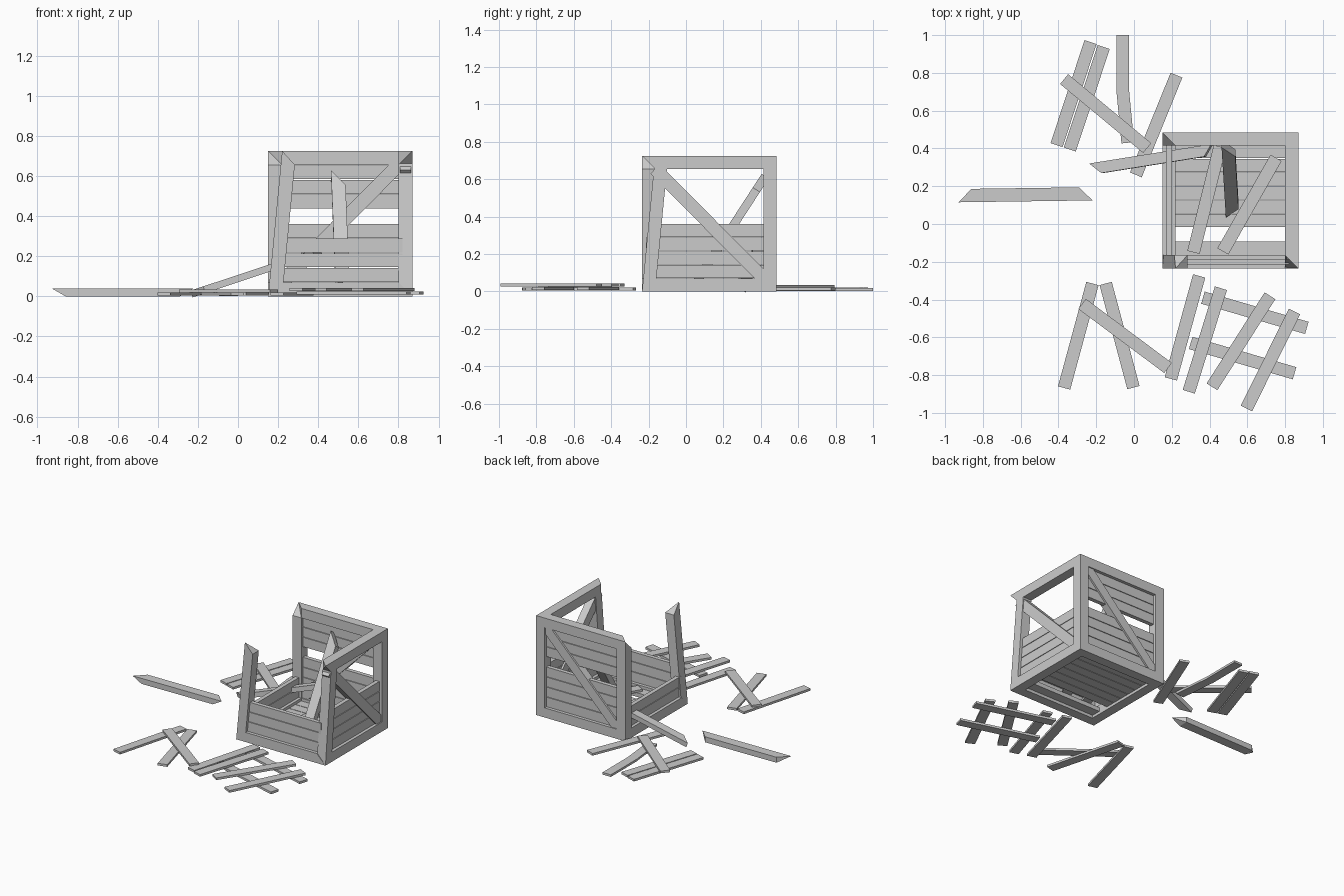
import bpy, bmesh
from mathutils import Vector as V

if "Cube" in bpy.data.objects:
    bpy.data.objects.remove(bpy.data.objects["Cube"])

def mesh_object(name, verts, faces):
    me = bpy.data.meshes.new(name)
    bm = bmesh.new()
    vs = [bm.verts.new(v) for v in verts]
    for f in faces:
        bm.faces.new([vs[i] for i in f])
    bmesh.ops.recalc_face_normals(bm, faces=bm.faces[:])
    bm.to_mesh(me)
    bm.free()
    ob = bpy.data.objects.new(name, me)
    bpy.context.collection.objects.link(ob)
    return ob

def board(name, a, b, w, t, side=None, skew_a=0, skew_b=0):
    """Plank along the line a-b; skews lengthen the +side edge at each end."""
    a, b = V(a), V(b)
    d = (b - a).normalized()
    s = V(side) if side else V((0, 0, 1)).cross(d)
    s = (s - d * s.dot(d)).normalized()
    n = d.cross(s)
    vs = []
    for p, k in ((a, -skew_a), (b, skew_b)):
        for i, j in ((-1, -1), (1, -1), (1, 1), (-1, 1)):
            vs.append(p + s * (i * w / 2) + n * (j * t / 2) + d * (k * i / 2))
    return mesh_object(name, vs, [(0, 1, 2, 3), (4, 5, 6, 7), (0, 1, 5, 4),
                                  (1, 2, 6, 5), (2, 3, 7, 6), (3, 0, 4, 7)])

def beam(name, p, q, e1, e2, inset=0.07):
    """Mitred frame beam: p-q is the outer edge, e1/e2 point inwards."""
    p, q, e1, e2 = V(p), V(q), V(e1), V(e2)
    d = (q - p).normalized() * inset
    vs = []
    for o, k in ((p, d), (q, -d)):
        vs += [o, o + k + e1, o + k + e1 + e2, o + k + e2]
    return mesh_object(name, vs, [(0, 1, 2), (0, 2, 3), (4, 5, 6), (4, 6, 7), (0, 1, 5, 4),
                                  (1, 2, 6, 5), (2, 3, 7, 6), (3, 0, 4, 7)])

X0, X1, Y0, Y1, H, W = 0.15, 0.87, -0.235, 0.485, 0.725, 0.07

# Frame: rails along x and y (front and left top rails are missing)
for z, dz, tag in ((0, W, "bottom"), (H, -W, "top")):
    beam(tag + "_rail_back", (X0, Y1, z), (X1, Y1, z), (0, -W, 0), (0, 0, dz))
    beam(tag + "_rail_right", (X1, Y0, z), (X1, Y1, z), (-W, 0, 0), (0, 0, dz))
beam("bottom_rail_front", (X0, Y0, 0), (X1, Y0, 0), (0, W, 0), (0, 0, W))
beam("bottom_rail_left", (X0, Y0, 0), (X0, Y1, 0), (W, 0, 0), (0, 0, W))

# Posts: the two front ones lean
beam("post_back_left", (X0, Y1, 0), (X0, Y1, H), (W, 0, 0), (0, -W, 0))
beam("post_back_right", (X1, Y1, 0), (X1, Y1, H), (-W, 0, 0), (0, -W, 0))
beam("post_front_left", (X0, Y0, 0), (X0 + 0.07, Y0, H), (W, 0, 0), (0, W, 0))
beam("post_front_right", (X1, Y0, 0), (X1, Y0 + 0.07, H), (-W, 0, 0), (0, W, 0))

# Wall and floor planks
PITCH, T = (H - 2 * W) / 8, 0.03
PW = PITCH - 0.004
xa, xb, ya, yb = X0 + 0.05, X1 - 0.05, Y0 + 0.05, Y1 - 0.05
UP = (0, 0, 1)
for i in range(8):
    z = W + PITCH * (i + 0.5)
    if i != 4:
        board("back_plank", (xa, Y1 - 0.035, z), (xb, Y1 - 0.035, z), PW, T, UP)
    if i < 3:
        board("front_plank", (xa, Y0 + 0.035, z), (xb, Y0 + 0.035, z), PW, T, UP)
    if i < 4:
        board("right_plank", (X1 - 0.035, ya, z), (X1 - 0.035, yb, z), PW, T, UP)
    if i < 2:
        board("left_plank", (X0 + 0.035, ya, z), (X0 + 0.035, yb, z), PW, T, UP)
    if i != 1:
        y = Y0 + W + PITCH * (i + 0.5)
        board("floor_plank", (xa, y, 0.035), (xb, y, 0.035), PW, T)

# Diagonal braces
board("back_brace", (X1 - W, Y1 - 0.035, H - W), (X0 + W, Y1 - 0.035, W), 0.07, 0.056, (1, 0, -1))
board("right_brace", (X1 - 0.035, Y0 + W, H - W), (X1 - 0.035, Y1 - W, W), 0.07, 0.056, (0, 1, 1))

# Broken beams: one leaning inside, one through the left wall, one on the ground
board("leaning_beam", (0.52, 0.075, 0.08), (0.50, 0.40, 0.58), 0.07, 0.045, (-1, 0, 0), 0.08, 0.09)
board("through_beam", (-0.20, 0.295, 0.022), (0.395, 0.39, 0.22), 0.06, 0.035, (0, 1, 0), 0.06, 0.05)
beam("ground_beam", (-0.93, 0.115, 0.04), (-0.22, 0.125, 0.04), (0, 0.07, 0), (0, 0, -0.04))

# Loose slats: x, y of both ends and height of the centre
SLATS = [
    (-.23, .963, -.41, .418, .012), (-.16, .937, -.34, .394, .012),
    (-.37, .767, .07, .402, .026), (.225, .788, .01, .26, .012),
    (-.06, 1.0, -.06, .69, .010), (-.06, .71, -.033, .43, .010),
    (-.22, -.315, -.37, -.868, .012), (-.15, -.315, -.003, -.866, .012),
    (-.275, -.423, .18, -.762, .026), (.345, -.275, .195, -.82, .012),
    (.46, -.34, .29, -.888, .034), (.72, -.38, .413, -.862, .034),
    (.85, -.463, .595, -.977, .034), (.365, -.39, .915, -.55, .016),
    (.30, -.63, .85, -.79, .016),
    (.315, -.15, .455, .41, .060), (.47, -.145, .752, .35, .060),
]
for x0, y0, x1, y1, z in SLATS:
    board("loose_slat", (x0, y0, z), (x1, y1, z), 0.067, 0.016)
